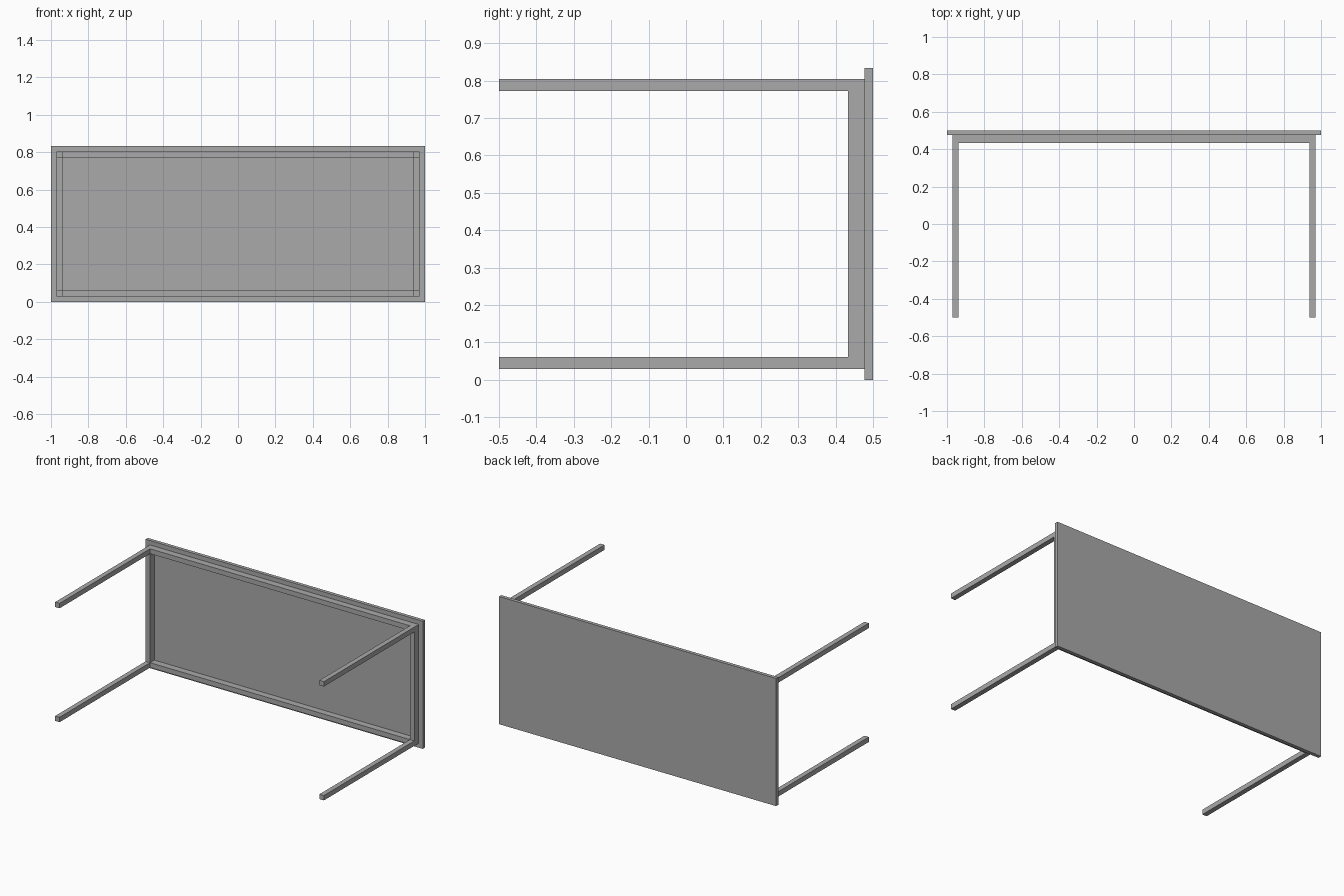
import bpy

cube = bpy.data.objects.get("Cube")
if cube:
    bpy.data.objects.remove(cube, do_unlink=True)

grey = bpy.data.materials.new("plain grey")
grey.use_nodes = True
colour = (0.4, 0.4, 0.4, 1)
grey.diffuse_color = colour
grey.node_tree.nodes["Principled BSDF"].inputs["Base Color"].default_value = colour


def box(name, xs, ys, zs):
    """Flat-sided box spanning the given ranges."""
    spans = (xs, ys, zs)
    bpy.ops.mesh.primitive_cube_add(size=1, location=[(a + b) / 2 for a, b in spans])
    ob = bpy.context.object
    ob.name = name
    ob.scale = [b - a for a, b in spans]
    bpy.ops.object.transform_apply(location=False, rotation=False, scale=True)
    ob.data.materials.append(grey)
    return ob


HEIGHT = 0.833
FRONT, BACK = -0.5, 0.5
PANEL = 0.477    # inner face of the table top
RAIL = 0.433     # front edge of the apron rails
OUT, IN = 0.97, 0.938
LOW, HIGH = 0.029, 0.061

# Table top, standing on its long edge
box("table_top", (-1, 1), (PANEL, BACK), (0, HEIGHT))

rows = {"lower": (LOW, HIGH), "upper": (HEIGHT - HIGH, HEIGHT - LOW)}
columns = {"right": (-OUT, -IN), "left": (IN, OUT)}

# Four legs pointing forward
for row, zs in rows.items():
    for side, xs in columns.items():
        box(f"{row}_{side}_leg", xs, (FRONT, PANEL), zs)

# Apron rails between the legs
for row, zs in rows.items():
    box(f"{row}_long_rail", (-IN, IN), (RAIL, PANEL), zs)
for side, xs in columns.items():
    box(f"{side}_short_rail", xs, (RAIL, PANEL), (HIGH, HEIGHT - HIGH))
